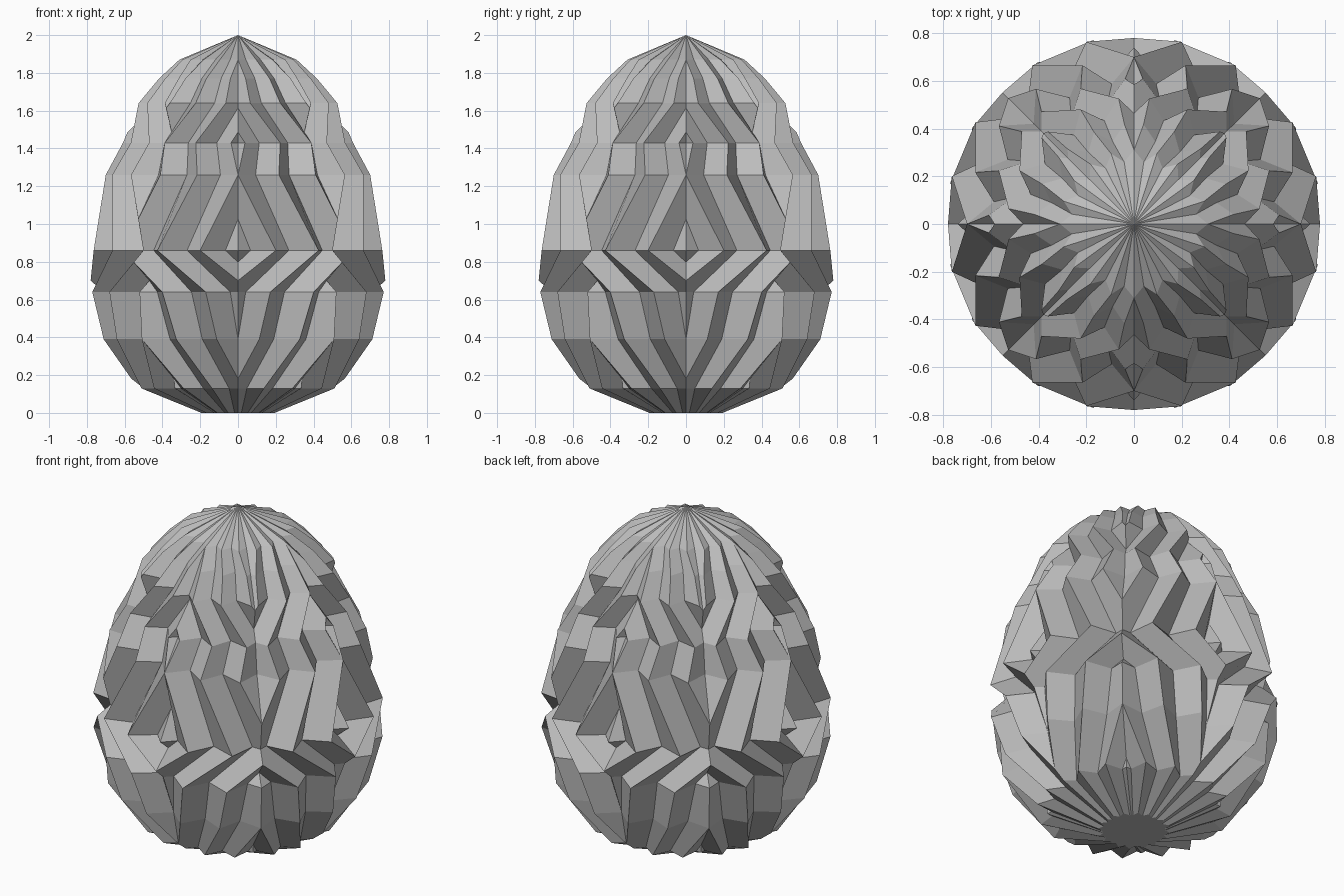
import bpy, bmesh
from math import radians, sin, cos, pi
from mathutils import Matrix, Vector

if "Cube" in bpy.data.objects:
    bpy.data.objects.remove(bpy.data.objects["Cube"], do_unlink=True)

TEETH = 20
VALLEY = 0.85          # valley radius as a share of ridge radius
# height, ridge radius, twist of the ridges in degrees
RINGS = [(0.0, 0.2, -3), (0.13, 0.53, -3), (0.39, 0.72, 9), (0.64, 0.79, 12.5),
         (0.86, 0.79, 32.7), (1.26, 0.7, 18), (1.43, 0.61, 21.5),
         (1.64, 0.53, 7), (1.77, 0.42, 5.5), (1.87, 0.31, 0)]

stone = bpy.data.materials.new("pale_grey")
stone.use_nodes = True
stone.diffuse_color = (0.5, 0.5, 0.5, 1)
stone.node_tree.nodes["Principled BSDF"].inputs["Base Color"].default_value = (0.5, 0.5, 0.5, 1)


def ring(bm, z, radius, twist):
    """One star-shaped ring; angle is measured from the front."""
    verts = []
    for i in range(2 * TEETH):
        a = radians(twist) + i * pi / TEETH
        r = radius * (VALLEY if i % 2 else 1)
        verts.append(bm.verts.new((r * sin(a), -r * cos(a), z)))
    return verts


# Twisted star loft, closed with a flat base and a pointed top
bm = bmesh.new()
loops = [ring(bm, *r) for r in RINGS]
n = 2 * TEETH
tip = bm.verts.new((0, 0, 2))
foot = bm.verts.new((0, 0, 0))
for low, high in zip(loops, loops[1:]):
    for i in range(n):
        j = (i + 1) % n
        bm.faces.new((low[i], low[j], high[j], high[i]))
for i in range(n):
    j = (i + 1) % n
    bm.faces.new((loops[-1][i], loops[-1][j], tip))
    bm.faces.new((loops[0][j], loops[0][i], foot))

# Keep one eighth, from the front centre line to the diagonal
for normal in (Vector((-1, 0, 0)), Vector((1, 1, 0)).normalized()):
    bmesh.ops.bisect_plane(bm, geom=bm.verts[:] + bm.edges[:] + bm.faces[:],
                           plane_co=(0, 0, 0), plane_no=normal, clear_outer=True)

# Mirror across the diagonal, then across both axes
swap = Matrix(((0, -1, 0), (-1, 0, 0), (0, 0, 1)))
flip_x = Matrix.Diagonal((-1, 1, 1))
flip_y = Matrix.Diagonal((1, -1, 1))
for mirror in (swap, flip_x, flip_y):
    copy = bmesh.ops.duplicate(bm, geom=bm.verts[:] + bm.edges[:] + bm.faces[:])["geom"]
    for v in [g for g in copy if isinstance(g, bmesh.types.BMVert)]:
        v.co = mirror @ v.co
    bmesh.ops.reverse_faces(bm, faces=[g for g in copy if isinstance(g, bmesh.types.BMFace)])
bmesh.ops.remove_doubles(bm, verts=bm.verts[:], dist=0.0005)
bmesh.ops.recalc_face_normals(bm, faces=bm.faces[:])

mesh = bpy.data.meshes.new("faceted_egg")
bm.to_mesh(mesh)
bm.free()
mesh.materials.append(stone)
egg = bpy.data.objects.new("faceted_egg", mesh)
bpy.context.collection.objects.link(egg)
